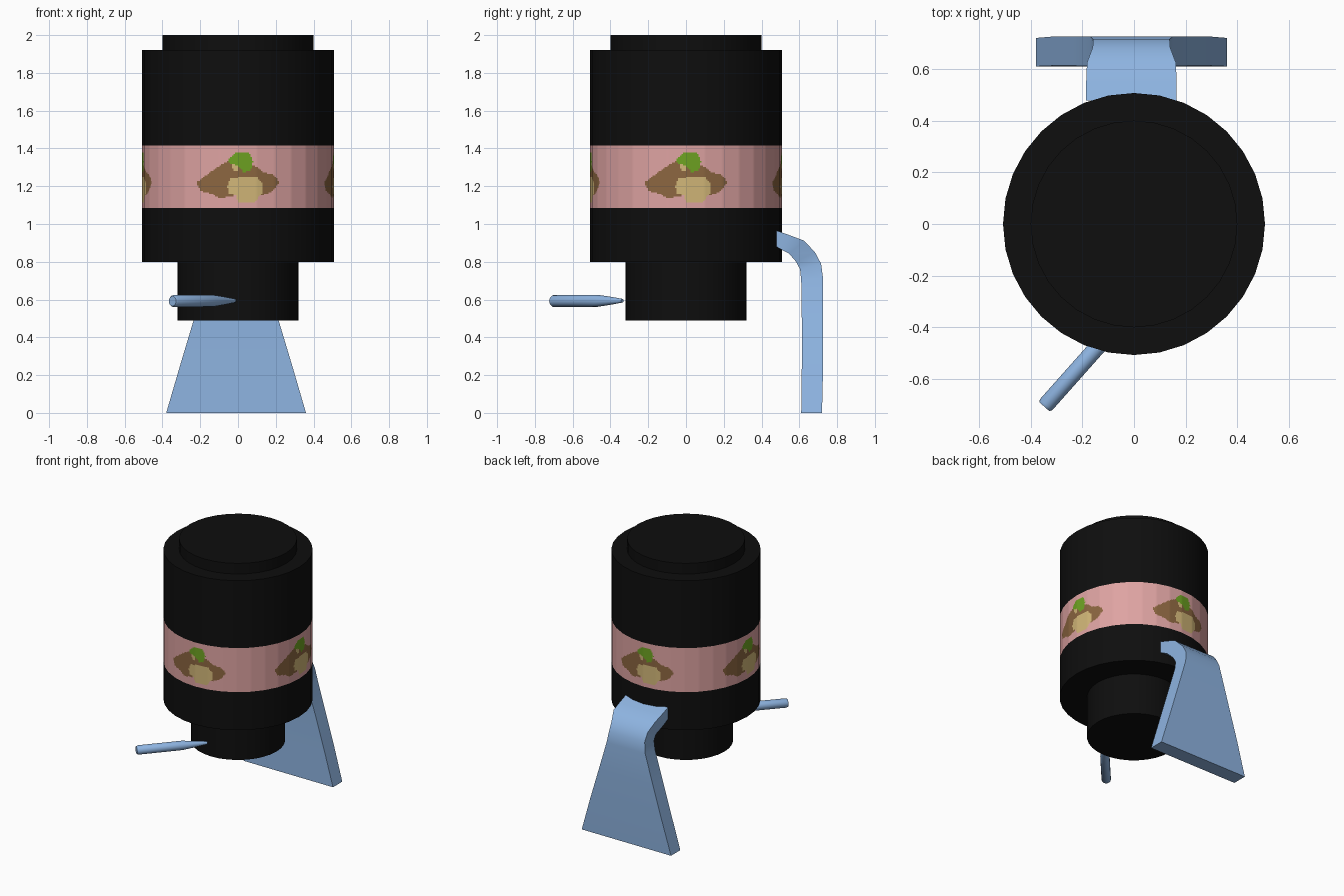
import bpy, bmesh, math
from mathutils import Vector

if "Cube" in bpy.data.objects:
    bpy.data.objects.remove(bpy.data.objects["Cube"])


def material(name, r, g, b):
    lin = [(c / 255 / 12.92 if c < 11 else ((c / 255 + 0.055) / 1.055) ** 2.4) for c in (r, g, b)]
    m = bpy.data.materials.new(name)
    m.diffuse_color = (*lin, 1)
    m.use_nodes = True
    m.node_tree.nodes["Principled BSDF"].inputs["Base Color"].default_value = m.diffuse_color
    return m


BLACK = material("black", 14, 14, 14)
PINK = material("pink", 222, 163, 162)
BROWN = material("brown", 140, 102, 64)
BEIGE = material("beige", 210, 183, 120)
GREEN = material("green", 110, 163, 34)
BLUE = material("steel_blue", 142, 180, 225)


def finish(name, bm, mats, angle=35, fix_normals=True):
    if fix_normals:
        bmesh.ops.recalc_face_normals(bm, faces=bm.faces[:])
    me = bpy.data.meshes.new(name)
    bm.to_mesh(me)
    bm.free()
    ob = bpy.data.objects.new(name, me)
    bpy.context.collection.objects.link(ob)
    for m in mats:
        me.materials.append(m)
    bpy.ops.object.select_all(action='DESELECT')
    ob.select_set(True)
    bpy.context.view_layer.objects.active = ob
    bpy.ops.object.shade_smooth_by_angle(angle=math.radians(angle))
    return ob


def bridge_rings(bm, rings, caps=True):
    """Skin a list of equal-length closed rings of points."""
    vs = [[bm.verts.new(p) for p in ring] for ring in rings]
    n = len(vs[0])
    for a, b in zip(vs, vs[1:]):
        for i in range(n):
            j = (i + 1) % n
            bm.faces.new((a[i], a[j], b[j], b[i]))
    if caps:
        bm.faces.new(vs[0][::-1])
        bm.faces.new(vs[-1])


def lathe(name, profile, sides=32):
    bm = bmesh.new()
    bridge_rings(bm, [[(r * math.cos(2 * math.pi * i / sides), r * math.sin(2 * math.pi * i / sides), z)
                       for i in range(sides)] for r, z in profile])
    return finish(name, bm, [BLACK])


# Black body below and above the label
R, Z0, Z1 = 0.507, 1.085, 1.415
lathe("lower_body", [(0.32, 0.49), (0.32, 0.80), (R, 0.80), (R, Z0)])
lathe("upper_body", [(R, Z1), (R, 1.92), (0.40, 1.92), (0.40, 2.0)])

# Badge outlines on the label, as (sideways, height); later ones lie on top
BADGE = [
    (1, [(-.22, 1.22), (-.18, 1.25), (-.09, 1.315), (-.03, 1.34), (.09, 1.31), (.135, 1.275), (.19, 1.26),
         (.22, 1.22), (.18, 1.17), (.12, 1.15), (-.02, 1.15), (-.1, 1.135), (-.14, 1.16), (-.2, 1.175)]),
    (2, [(-.055, 1.20), (-.04, 1.24), (.02, 1.25), (.10, 1.25), (.135, 1.21), (.13, 1.165),
         (.09, 1.115), (0, 1.115), (-.01, 1.15), (-.05, 1.165)]),
    (2, [(-.035, 1.30), (-.03, 1.32), (.0, 1.315), (.0, 1.28), (-.02, 1.28)]),
    (3, [(-.05, 1.325), (-.045, 1.35), (-.01, 1.378), (.06, 1.375), (.08, 1.33), (.065, 1.28),
         (.03, 1.275), (.0, 1.31)]),
]


def inside(x, y, poly):
    hit = False
    for (x1, y1), (x2, y2) in zip(poly, poly[1:] + poly[:1]):
        if (y1 > y) != (y2 > y) and x < x1 + (y - y1) * (x2 - x1) / (y2 - y1):
            hit = not hit
    return hit


# Pink label band, finely divided, with the badge repeated on four sides
SUB, ROWS = 12, 44
corner = [Vector((R * math.cos(math.pi * i / 16), R * math.sin(math.pi * i / 16), 0)) for i in range(32)]
outline = [corner[i].lerp(corner[(i + 1) % 32], k / SUB) for i in range(32) for k in range(SUB)]
bm = bmesh.new()
bridge_rings(bm, [[p + Vector((0, 0, Z0 + (Z1 - Z0) * j / ROWS)) for p in outline]
                  for j in range(ROWS + 1)], caps=False)
for f in bm.faces:
    c = f.calc_center_median()
    phi = math.atan2(c.y, c.x)
    phi = (phi + math.pi / 4) % (math.pi / 2) - math.pi / 4
    for index, poly in BADGE:
        if inside(R * math.sin(phi), c.z, poly):
            f.material_index = index
finish("label_band", bm, [PINK, BROWN, BEIGE, GREEN])

# Flared rear leg: outer (y, z), inner (y, z), half width
LEG = [
    ((.72, 0), (.61, 0), .37), ((.726, .25), (.613, .25), .297), ((.726, .49), (.613, .49), .225),
    ((.726, .71), (.61, .70), .160), ((.715, .79), (.604, .76), .148), ((.683, .85), (.583, .80), .150),
    ((.625, .912), (.546, .843), .172), ((.55, .94), (.51, .862), .175), ((.478, .966), (.478, .88), .175),
]
bm = bmesh.new()
bridge_rings(bm, [[(-.01 - w, *o), (-.01 + w, *o), (-.01 + w, *i), (-.01 - w, *i)] for o, i, w in LEG])
finish("rear_leg", bm, [BLUE])

# Tapered side lever pointing at the base
start, end = Vector((-.347, -.707, .592)), Vector((-.018, -.337, .594))
along = (end - start).normalized()
side = Vector((along.y, -along.x, 0))
bm = bmesh.new()
bridge_rings(bm, [[start.lerp(end, t) + r * (math.cos(a) * side + math.sin(a) * Vector((0, 0, 1)))
                   for a in [math.pi * i / 8 for i in range(16)]]
                  for t, r in [(0, .026), (.02, .032), (.64, .032), (.82, .022), (1, .010)]])
finish("side_lever", bm, [BLUE])
